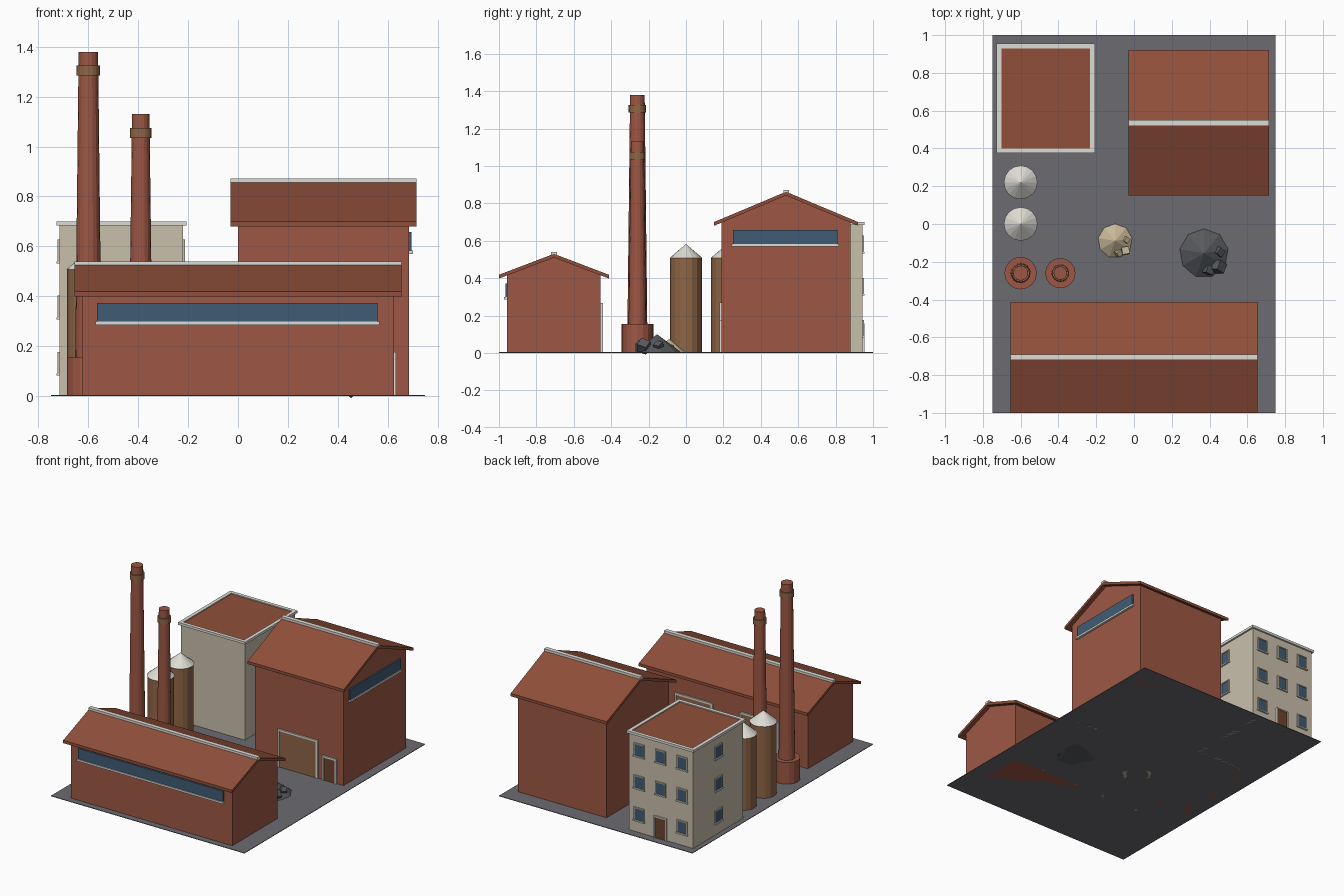
import bpy, bmesh, random
from math import pi, cos, sin
from mathutils import Matrix, Euler

if "Cube" in bpy.data.objects:
    bpy.data.objects.remove(bpy.data.objects["Cube"])

random.seed(4)


def mat(name, r, g, b):
    m = bpy.data.materials.new(name)
    lin = [(c / 255) ** 2.2 for c in (r, g, b)]
    m.diffuse_color = (*lin, 1)
    m.use_nodes = True
    m.node_tree.nodes["Principled BSDF"].inputs["Base Color"].default_value = m.diffuse_color
    return m


BRICK = mat("brick", 156, 88, 70)
ROOF = mat("roof", 142, 80, 60)
CREAM = mat("render_wall", 200, 190, 170)
TRIM = mat("trim", 222, 219, 212)
GLASS = mat("glass", 66, 92, 116)
WOOD = mat("wood", 142, 102, 72)
DARKWOOD = mat("dark_wood", 108, 70, 50)
ASPHALT = mat("asphalt", 106, 106, 112)
COAL = mat("coal", 88, 90, 94)
SAND = mat("sand", 200, 184, 152)


def finish(name, bm, m):
    bmesh.ops.recalc_face_normals(bm, faces=bm.faces)
    me = bpy.data.meshes.new(name)
    bm.to_mesh(me)
    bm.free()
    me.materials.append(m)
    ob = bpy.data.objects.new(name, me)
    bpy.context.collection.objects.link(ob)
    return ob


def box(name, x, y, z, m):
    """Box from (min, max) ranges."""
    bm = bmesh.new()
    bmesh.ops.create_cube(bm, size=1)
    for v in bm.verts:
        v.co = [r[0] if c < 0 else r[1] for c, r in zip(v.co, (x, y, z))]
    return finish(name, bm, m)


def prism(name, profile, x0, x1, m):
    """Extrude a (y, z) profile along x."""
    bm = bmesh.new()
    f = bm.faces.new([bm.verts.new((x0, y, z)) for y, z in profile])
    ext = bmesh.ops.extrude_face_region(bm, geom=[f])["geom"]
    bmesh.ops.translate(bm, vec=(x1 - x0, 0, 0),
                        verts=[g for g in ext if isinstance(g, bmesh.types.BMVert)])
    return finish(name, bm, m)


def tube(name, x, y, z0, z1, r0, r1, m, n=16):
    bm = bmesh.new()
    bmesh.ops.create_cone(bm, cap_ends=True, segments=n, radius1=r0, radius2=r1, depth=z1 - z0,
                          matrix=Matrix.Translation((x, y, (z0 + z1) / 2)))
    bmesh.ops.remove_doubles(bm, verts=bm.verts, dist=1e-5)
    return finish(name, bm, m)


def wall_box(name, axis, wall, side, u, z, depth, m):
    """Box standing out from a wall plane; u is the range along the wall."""
    d = sorted((wall - side * 0.005, wall + side * depth))
    return box(name, u if axis == "y" else d, d if axis == "y" else u, z, m)


def door(name, axis, wall, side, c, w, h, m, t=0.012):
    wall_box(name, axis, wall, side, (c - w / 2, c + w / 2), (0, h), 0.005, m)
    for s in (-1, 1):
        e = c + s * w / 2
        wall_box(name + "_jamb", axis, wall, side, sorted((e, e + s * t)), (0, h), 0.011, TRIM)
    wall_box(name + "_lintel", axis, wall, side, (c - w / 2 - t, c + w / 2 + t), (h, h + t), 0.011, TRIM)


def window(name, axis, wall, side, c, zc, w=0.066, h=0.08, t=0.007):
    z0, z1 = zc - h / 2, zc + h / 2
    wall_box(name + "_pane", axis, wall, side, (c - w / 2, c + w / 2), (z0, z1), 0.004, GLASS)
    for s in (-1, 1):
        e = c + s * w / 2
        wall_box(name + "_frame", axis, wall, side, sorted((e, e + s * t)), (z0, z1), 0.008, CREAM)
    wall_box(name + "_head", axis, wall, side, (c - w / 2 - t, c + w / 2 + t), (z1, z1 + t), 0.008, CREAM)
    wall_box(name + "_sill", axis, wall, side, (c - w / 2 - 0.011, c + w / 2 + 0.011),
             (z0 - 0.009, z0), 0.012, TRIM)


def strip_window(name, axis, wall, side, u, z):
    wall_box(name + "_pane", axis, wall, side, u, z, 0.01, GLASS)
    wall_box(name + "_sill", axis, wall, side, (u[0] - 0.007, u[1] + 0.007),
             (z[0] - 0.013, z[0]), 0.016, TRIM)


def gabled_hall(name, x, c, half, eave_half, ridge, eave, over=0.03, t=0.02):
    """Brick hall with overhanging pitched roof and ridge cap."""
    slope = (ridge - eave) / eave_half
    top = ridge - t / 2
    we = top - slope * half
    prism(name + "_walls", [(c - half, 0), (c + half, 0), (c + half, we), (c, top), (c - half, we)],
          x[0], x[1], BRICK)
    a, b = c - eave_half, c + eave_half
    rx = x[0] - over, x[1] + over
    prism(name + "_roof", [(a, eave), (c, ridge), (b, eave), (b, eave - t), (c, ridge - t), (a, eave - t)],
          *rx, ROOF)
    box(name + "_ridge_cap", rx, (c - 0.015, c + 0.015), (ridge - 0.008, ridge + 0.01), TRIM)


# Yard
box("yard", (-0.75, 0.75), (-1, 1), (0, 0.004), ASPHALT)

# Long front hall
gabled_hall("front_hall", (-0.625, 0.625), -0.706, 0.25, 0.294, 0.53, 0.418)
strip_window("front_hall_window", "y", -0.956, -1, (-0.565, 0.56), (0.298, 0.372))
for s in (-1, 1):
    door("front_hall_door", "y", -0.456, 1, s * 0.255, 0.27, 0.255, WOOD)

# Tall rear hall
gabled_hall("rear_hall", (0, 0.685), 0.535, 0.345, 0.385, 0.862, 0.7)
strip_window("rear_hall_window", "x", 0.685, 1, (0.25, 0.81), (0.583, 0.658))
door("rear_hall_gate", "y", 0.19, -1, 0.335, 0.285, 0.258, WOOD)
door("rear_hall_side_door", "y", 0.19, -1, 0.58, 0.085, 0.165, DARKWOOD)

# Office block with parapet
box("office_walls", (-0.715, -0.22), (0.39, 0.943), (0, 0.685), CREAM)
box("office_roof", (-0.702, -0.233), (0.4, 0.93), (0.68, 0.693), ROOF)
for s in (-1, 1):
    xe, ye = -0.4675 + s * 0.26, 0.665 + s * 0.29
    box("office_parapet", sorted((xe, xe - s * 0.025)), (0.375, 0.955), (0.683, 0.7), TRIM)
    box("office_parapet", (-0.7025, -0.2325), sorted((ye, ye - s * 0.025)), (0.683, 0.7), TRIM)
for zc in (0.13, 0.355, 0.58):
    for i in (-1, 0, 1):
        if i or zc > 0.2:
            window("office_back_window", "y", 0.943, 1, -0.465 + i * 0.167, zc)
    window("office_left_window", "x", -0.715, -1, 0.665, zc)
    window("office_right_window", "x", -0.22, 1, 0.665, zc)
door("office_door", "y", 0.943, 1, -0.465, 0.08, 0.15, DARKWOOD, 0.008)

# Silos
for y in (0, 0.22):
    tube("silo_body", -0.6, y, 0, 0.507, 0.085, 0.085, WOOD)
    tube("silo_cap", -0.6, y, 0.507, 0.582, 0.089, 0, TRIM)

# Chimneys
for x, h, rb, r0, r1 in ((-0.6, 1.38, 0.086, 0.053, 0.039), (-0.39, 1.13, 0.08, 0.047, 0.035)):
    tube("chimney_base", x, -0.26, 0, 0.155, rb, rb, BRICK)
    tube("chimney_shaft", x, -0.26, 0.15, h, r0, r1, BRICK)
    tube("chimney_band", x, -0.26, h - 0.095, h - 0.055, r1 + 0.008, r1 + 0.008, WOOD)

# Material piles: low cones with loose lumps
for name, x, y, r, h, m in (("coal", 0.37, -0.155, 0.135, 0.1, COAL), ("sand", -0.1, -0.09, 0.096, 0.075, SAND)):
    tube(name + "_heap", x, y, 0, h, r, 0, m, 9)
    for ang, k, size in ((-0.75, 0.78, 0.5), (-1.3, 0.68, 0.38), (0.1, 0.6, 0.36)):
        bm = bmesh.new()
        rot = Euler([random.uniform(0, pi) for _ in range(3)]).to_matrix().to_4x4()
        pos = Matrix.Translation((x + r * k * cos(ang), y + r * k * sin(ang), h * 0.36))
        bmesh.ops.create_cube(bm, size=r * size * 0.8, matrix=pos @ rot)
        finish(name + "_lump", bm, m)
